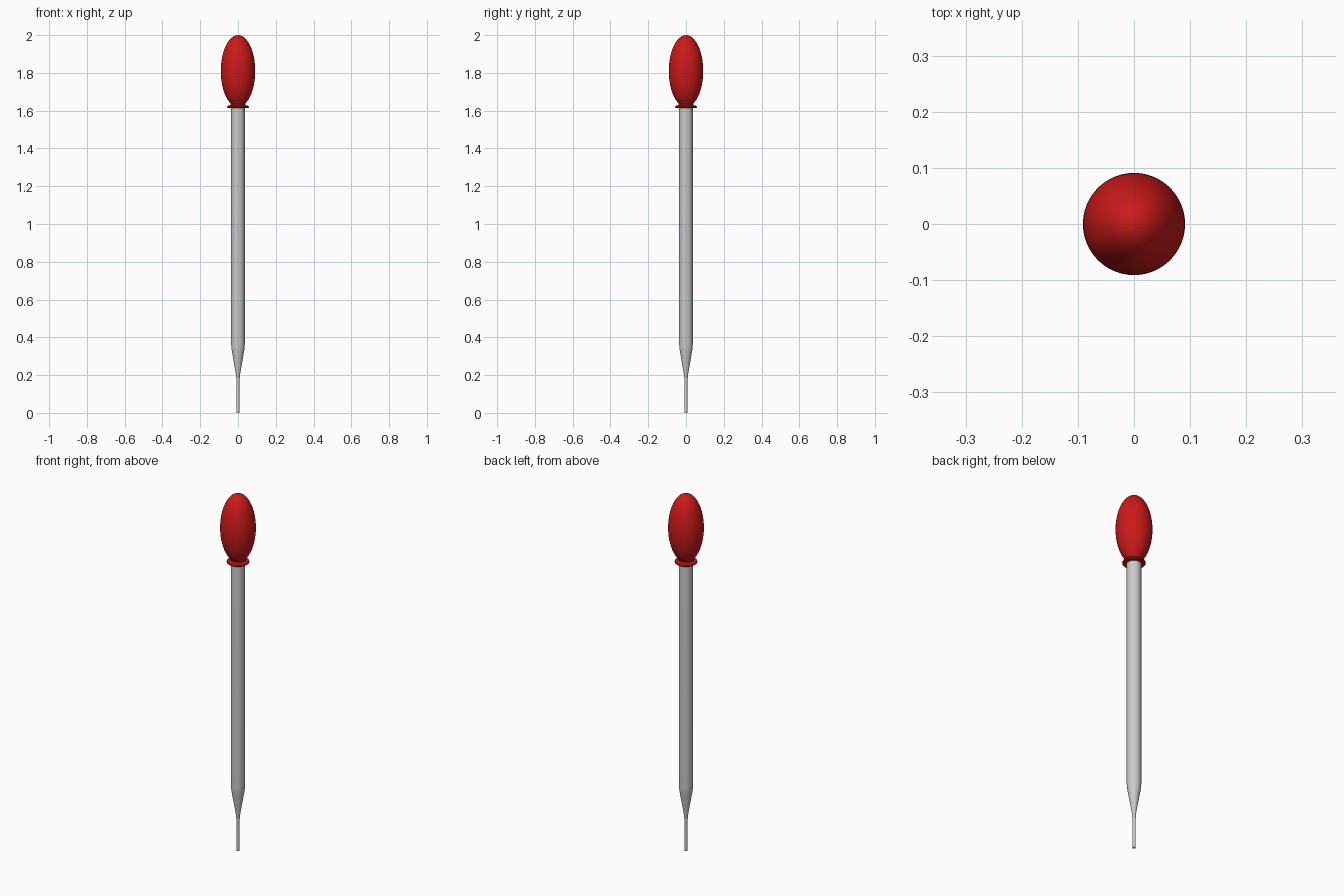
import bpy, bmesh, math

if "Cube" in bpy.data.objects:
    bpy.data.objects.remove(bpy.data.objects["Cube"])

def lathe(name, profile, closed=False, segments=64, color=None):
    """Spin a list of (radius, z) points round the z axis."""
    bm = bmesh.new()
    vs = [bm.verts.new((r, 0, z)) for r, z in profile]
    edges = [bm.edges.new(p) for p in zip(vs, vs[1:])]
    if closed:
        edges.append(bm.edges.new((vs[-1], vs[0])))
    bmesh.ops.spin(bm, geom=vs + edges, cent=(0, 0, 0), axis=(0, 0, 1),
                   angle=2 * math.pi, steps=segments, use_duplicate=False)
    bmesh.ops.remove_doubles(bm, verts=bm.verts, dist=0.00005)
    bmesh.ops.recalc_face_normals(bm, faces=bm.faces)
    mesh = bpy.data.meshes.new(name)
    bm.to_mesh(mesh)
    bm.free()
    obj = bpy.data.objects.new(name, mesh)
    bpy.context.collection.objects.link(obj)
    if color:
        mat = bpy.data.materials.new(name + "_red")
        mat.diffuse_color = color
        mat.use_nodes = True
        mat.node_tree.nodes["Principled BSDF"].inputs["Base Color"].default_value = mat.diffuse_color
        mesh.materials.append(mat)
    bpy.ops.object.select_all(action='DESELECT')
    obj.select_set(True)
    bpy.context.view_layer.objects.active = obj
    bpy.ops.object.shade_smooth_by_angle(angle=math.radians(35))
    return obj

# Hollow glass tube: thin tip, soft taper, straight barrel
outer = [(0.0085, 0), (0.0085, 0.17), (0.0095, 0.19), (0.013, 0.215),
         (0.032, 0.325), (0.035, 0.345), (0.036, 0.365), (0.036, 1.66)]
inner = [(r * 0.8 if r > 0.02 else r - 0.003, z) for r, z in reversed(outer)]
lathe("glass_tube", outer + inner, closed=True)

# Rubber bulb: egg-shaped top narrowing to a neck with a rolled rim
rim = [(0.034, 1.614), (0.053, 1.614), (0.057, 1.617), (0.058, 1.621),
       (0.056, 1.625), (0.051, 1.627), (0.041, 1.629), (0.038, 1.634)]
n = 32
start = math.asin(-0.89)
egg = []
for i in range(n + 1):
    a = start + (math.pi / 2 - start) * i / n
    egg.append((max(0.091 * math.cos(a), 0), 1.81 + 0.19 * math.sin(a)))
lathe("rubber_bulb", rim + egg, color=(0.6, 0.01, 0.01, 1))
